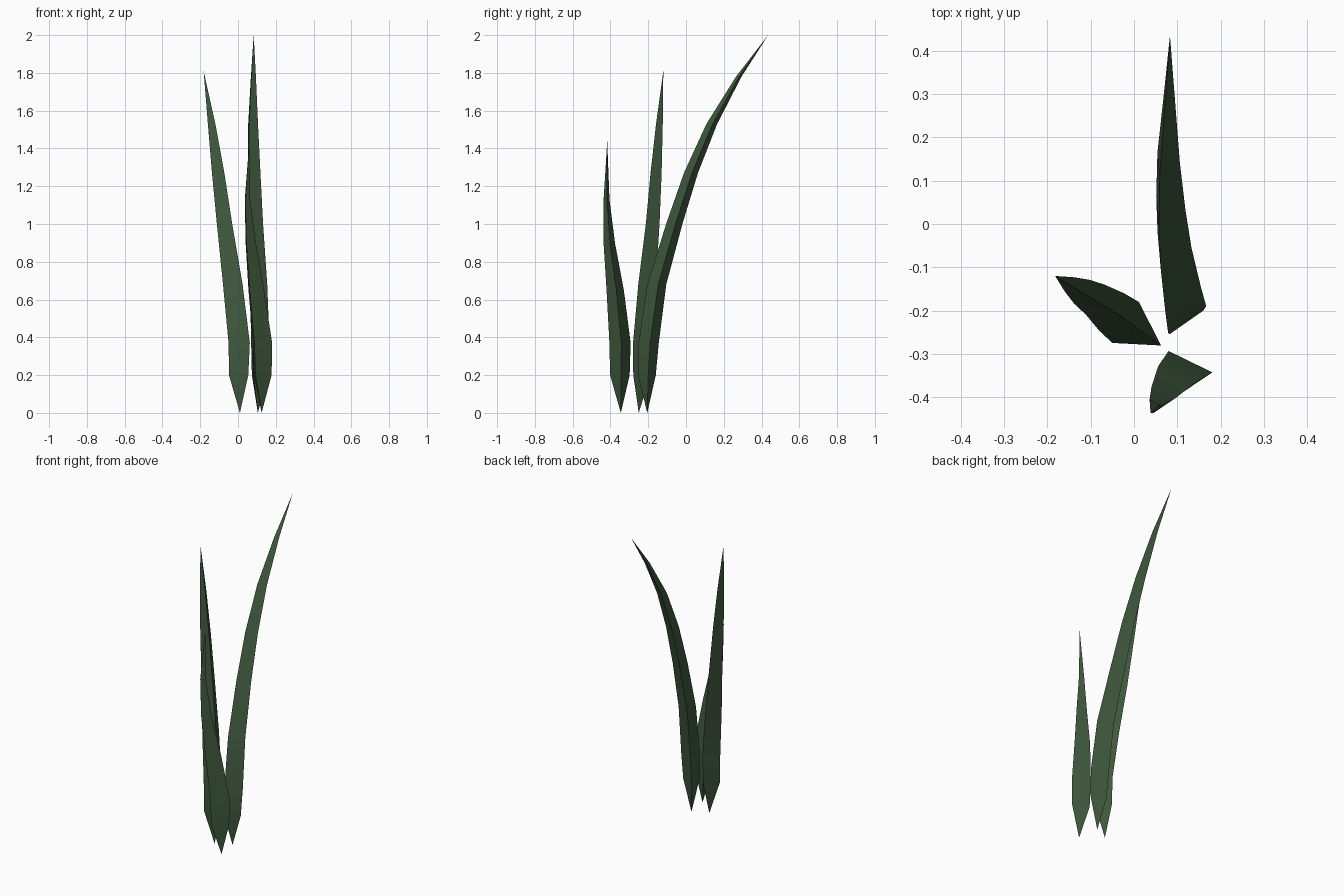
import bpy
import bmesh
from math import cos, sin, radians
from mathutils import Vector

default_cube = bpy.data.objects.get("Cube")
if default_cube:
    bpy.data.objects.remove(default_cube, do_unlink=True)


def make_material(name, colour):
    material = bpy.data.materials.new(name)
    material.use_nodes = True
    material.diffuse_color = colour
    shader = material.node_tree.nodes["Principled BSDF"]
    shader.inputs["Base Color"].default_value = colour
    shader.inputs["Roughness"].default_value = 0.8
    return material


leaf_green = make_material("dark leaf green", (0.05, 0.1, 0.047, 1))
SIDES = 3


def make_blade(name, root, stations, tip, turn):
    """Skin a three-sided blade along (x, y, z, radius) stations, pointed at both ends."""
    bm = bmesh.new()
    rings = []
    for x, y, z, radius in stations:
        ring = []
        for corner in range(SIDES):
            angle = radians(turn + corner * 360 / SIDES)
            offset = Vector((cos(angle), sin(angle), 0)) * radius
            ring.append(bm.verts.new(Vector((x, y, z)) + offset))
        rings.append(ring)

    # Pointed ends
    root_vert = bm.verts.new(root)
    tip_vert = bm.verts.new(tip)
    for corner in range(SIDES):
        following = (corner + 1) % SIDES
        bm.faces.new((root_vert, rings[0][following], rings[0][corner]))
        bm.faces.new((tip_vert, rings[-1][corner], rings[-1][following]))
        # Long sides
        for lower, upper in zip(rings, rings[1:]):
            bm.faces.new((lower[corner], lower[following],
                          upper[following], upper[corner]))
    bmesh.ops.recalc_face_normals(bm, faces=bm.faces)

    mesh = bpy.data.meshes.new(name)
    bm.to_mesh(mesh)
    bm.free()
    mesh.materials.append(leaf_green)
    blade = bpy.data.objects.new(name, mesh)
    bpy.context.collection.objects.link(blade)

    # Soft along the length, crisp on the three long edges
    bpy.ops.object.select_all(action="DESELECT")
    blade.select_set(True)
    bpy.context.view_layer.objects.active = blade
    bpy.ops.object.shade_smooth_by_angle(angle=radians(40))
    return blade


# Tall blade arching backwards
make_blade(
    "tall_blade",
    root=(0.105, -0.205, 0),
    stations=[
        (0.105, -0.205, 0.2, 0.055),
        (0.105, -0.195, 0.37, 0.062),
        (0.097, -0.152, 0.68, 0.058),
        (0.083, -0.06, 1, 0.05),
        (0.076, 0.028, 1.27, 0.043),
        (0.073, 0.138, 1.53, 0.033),
        (0.078, 0.28, 1.78, 0.017),
    ],
    tip=(0.083, 0.435, 2),
    turn=5,
)

# Middle blade leaning sideways
make_blade(
    "leaning_blade",
    root=(0.01, -0.25, 0),
    stations=[
        (0.005, -0.247, 0.2, 0.059),
        (0.008, -0.245, 0.37, 0.065),
        (-0.026, -0.22, 0.68, 0.06),
        (-0.07, -0.187, 1, 0.047),
        (-0.104, -0.167, 1.27, 0.038),
        (-0.139, -0.146, 1.53, 0.023),
    ],
    tip=(-0.182, -0.12, 1.81),
    turn=-33,
)

# Short blade at the front
make_blade(
    "short_blade",
    root=(0.125, -0.345, 0),
    stations=[
        (0.118, -0.348, 0.2, 0.06),
        (0.116, -0.347, 0.37, 0.065),
        (0.085, -0.373, 0.65, 0.053),
        (0.06, -0.405, 0.9, 0.035),
        (0.046, -0.42, 1.13, 0.018),
    ],
    tip=(0.06, -0.417, 1.44),
    turn=4,
)
